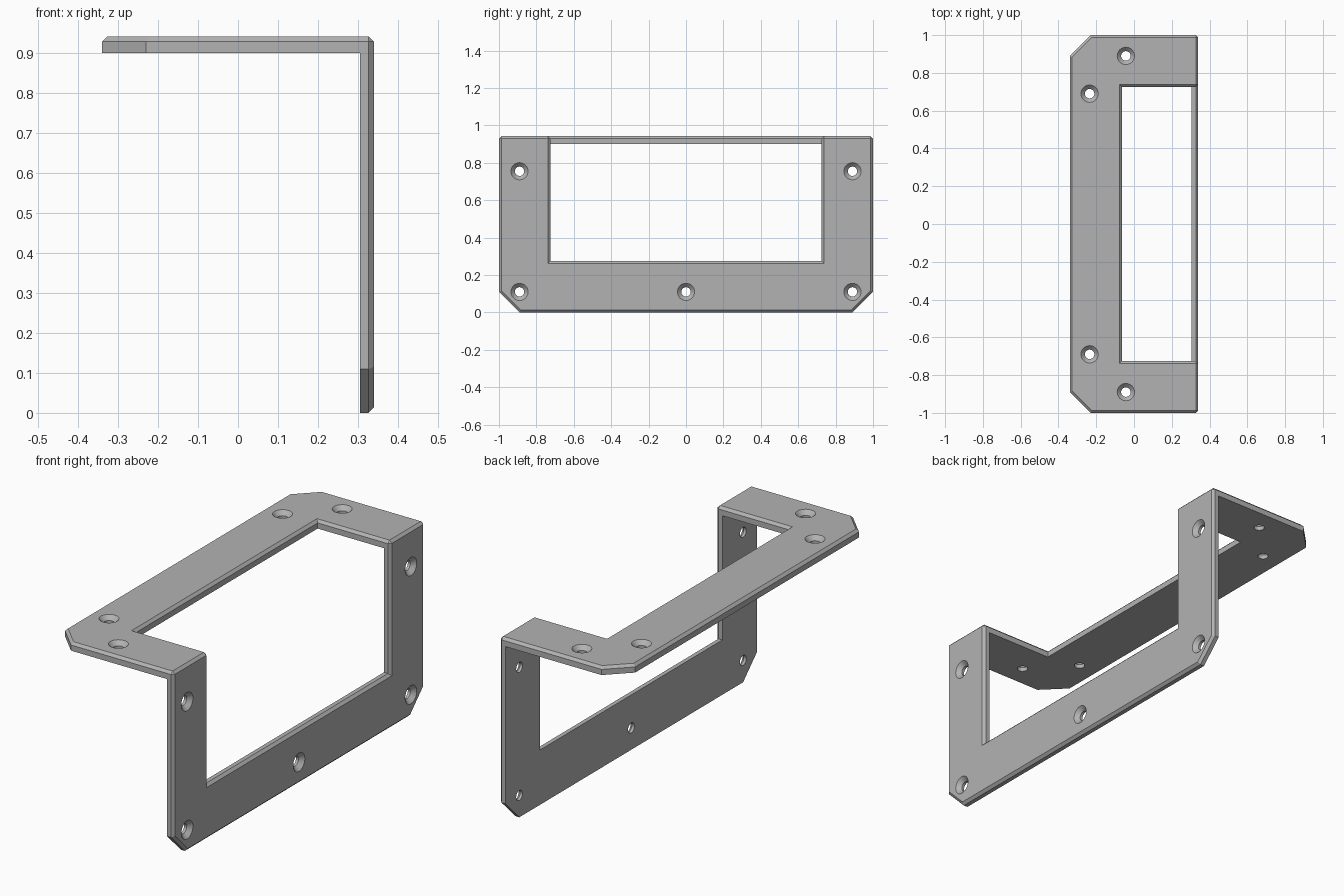
import bpy, bmesh, math
from mathutils import Vector

cube = bpy.data.objects.get("Cube")
if cube:
    bpy.data.objects.remove(cube, do_unlink=True)

X, H = 0.34, 0.9425               # outer faces of the upright and shelf plates
T_UP, T_SHELF = 0.035, 0.0415     # plate thicknesses
C, CUT = 0.013, 0.11              # edge chamfer, corner cut
WIN, BAR = 0.725, 0.276           # half window width, bar width

grey = bpy.data.materials.new("light_grey")
grey.use_nodes = True
colour = (0.45, 0.45, 0.45, 1)
grey.diffuse_color = colour
grey.node_tree.nodes["Principled BSDF"].inputs["Base Color"].default_value = colour


# Plate coordinates: v = distance from free edge, y, depth below outer face
def on_shelf(v, y, depth):
    return Vector((v - X, y, H - depth))


def on_upright(v, y, depth):
    return Vector((X - depth, y, v))


def u_outline(d, end):
    """U-shaped outline inset by d, with its legs stopping at the fold."""
    k = CUT + d * (math.sqrt(2) - 1)
    half = [(BAR - d, WIN + d), (end, WIN + d), (end, 1 - d), (k, 1 - d), (d, 1 - k)]
    return half + [(v, -y) for v, y in reversed(half)]


def add_plate(bm, place, thickness, ends):
    layers = []
    for depth, inset, end in zip((thickness, C, 0), (0, 0, C), ends):
        layers.append([bm.verts.new(place(v, y, depth)) for v, y in u_outline(inset, end)])
    bm.faces.new(layers[0])
    bm.faces.new(layers[2])
    for a, b in zip(layers, layers[1:]):
        for i in range(10):
            if i not in (1, 7):   # leg ends stay open at the fold
                j = (i + 1) % 10
                bm.faces.new((a[i], a[j], b[j], b[i]))


def finish(name, bm):
    bmesh.ops.remove_doubles(bm, verts=bm.verts, dist=1e-5)
    bmesh.ops.recalc_face_normals(bm, faces=bm.faces)
    mesh = bpy.data.meshes.new(name)
    bm.to_mesh(mesh)
    bm.free()
    mesh.materials.append(grey)
    obj = bpy.data.objects.new(name, mesh)
    bpy.context.collection.objects.link(obj)
    return obj


# Folded bracket: shelf plate and upright plate mitred together
bm = bmesh.new()
add_plate(bm, on_shelf, T_SHELF, (2 * X - T_UP, 2 * X - C, 2 * X - C))
add_plate(bm, on_upright, T_UP, (H - T_SHELF, H - C, H - C))

# Chamfer along the fold of each leg, with small corner triangles
for s in (-1, 1):
    rows = []
    for y in (s * (WIN + C), s * (1 - C)):
        rows.append([bm.verts.new((X - C, y, H)), bm.verts.new((X, y, H - C))])
    (a, b), (c, d) = rows
    bm.faces.new((a, b, d, c))
    for pair, y in zip(rows, (s * WIN, s)):
        bm.faces.new((pair[0], pair[1], bm.verts.new((X - C, y, H - C))))
bracket = finish("angle_bracket", bm)

# Countersunk screw holes
bm = bmesh.new()
SIDES = 32
PROFILE = [(0.025, 0.08), (0.025, 0.021), (0.046, 0), (0.046, -0.02)]


def add_hole(place, v, y):
    rings = []
    for r, depth in PROFILE:
        ring = []
        for i in range(SIDES):
            a = math.tau * i / SIDES
            ring.append(bm.verts.new(place(v + r * math.cos(a), y + r * math.sin(a), depth)))
        rings.append(ring)
    bm.faces.new(rings[0])
    bm.faces.new(rings[-1])
    for a, b in zip(rings, rings[1:]):
        for i in range(SIDES):
            j = (i + 1) % SIDES
            bm.faces.new((a[i], a[j], b[j], b[i]))


for s in (-1, 1):
    add_hole(on_shelf, 0.297, s * 0.89)
    add_hole(on_shelf, 0.105, s * 0.69)
    add_hole(on_upright, 0.755, s * 0.89)
    add_hole(on_upright, 0.11, s * 0.89)
add_hole(on_upright, 0.11, 0)
cutter = finish("hole_cutter", bm)
cutter.hide_render = True

cut = bracket.modifiers.new("screw_holes", "BOOLEAN")
cut.operation = "DIFFERENCE"
cut.solver = "EXACT"
cut.object = cutter
bpy.context.view_layer.objects.active = bracket
bracket.select_set(True)
bpy.ops.object.modifier_apply(modifier=cut.name)
bpy.data.objects.remove(cutter, do_unlink=True)
bpy.ops.object.shade_smooth_by_angle(angle=math.radians(25))
